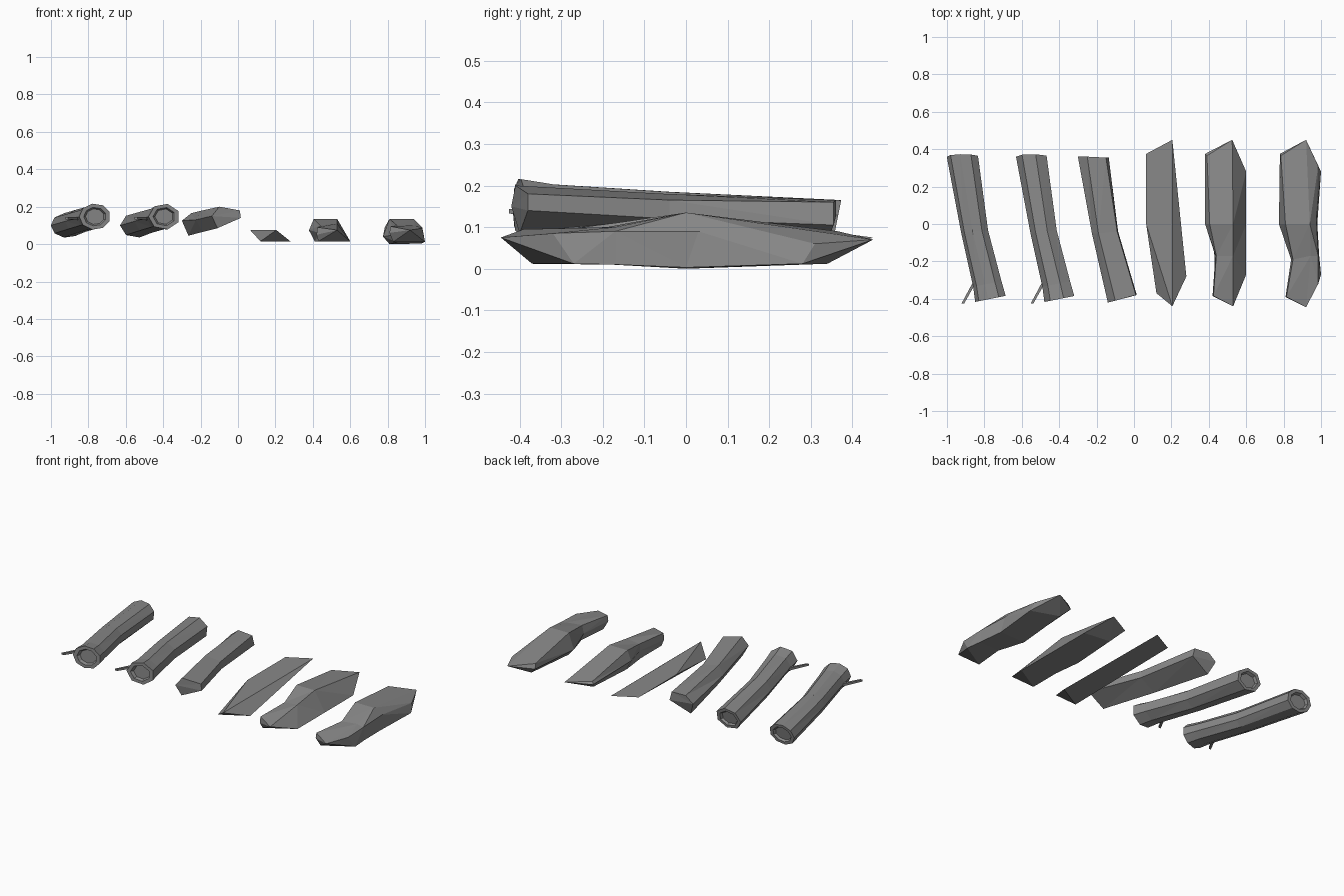
import bpy
import bmesh
from math import cos, sin, tau
from mathutils import Vector

default_cube = bpy.data.objects.get("Cube")
if default_cube:
    bpy.data.objects.remove(default_cube, do_unlink=True)

# One plain grey for everything
grey = bpy.data.materials.new("stone_grey")
grey.use_nodes = True
colour = (0.25, 0.25, 0.25, 1)
grey.diffuse_color = colour
grey.node_tree.nodes["Principled BSDF"].inputs["Base Color"].default_value = colour


def finish(bm, name):
    """Turn a bmesh into a flat shaded object."""
    bmesh.ops.recalc_face_normals(bm, faces=bm.faces[:])
    mesh = bpy.data.meshes.new(name)
    bm.to_mesh(mesh)
    bm.free()
    mesh.materials.append(grey)
    obj = bpy.data.objects.new(name, mesh)
    bpy.context.collection.objects.link(obj)
    return obj


def loft(name, rings, hub=0):
    """Skin closed cross-sections; the end caps fan out from the hub corner."""
    bm = bmesh.new()
    rows = [[bm.verts.new(point) for point in ring] for ring in rings]
    count = len(rows[0])
    for near, far in zip(rows, rows[1:]):
        for i in range(count):
            j = (i + 1) % count
            bm.faces.new((near[i], near[j], far[j], far[i]))
    for row in (rows[0], rows[-1]):
        turned = row[hub:] + row[:hub]
        for i in range(1, count - 1):
            bm.faces.new((turned[0], turned[i], turned[i + 1]))
    bmesh.ops.triangulate(bm, faces=[f for f in bm.faces if len(f.verts) > 3])
    return finish(bm, name)


def oval(sides, centre, rx, rz, skew_x=0.0, skew_z=0.0):
    """Cross-section facing along y, tilted by the two skews."""
    cx, cy, cz = centre
    ring = []
    for i in range(sides):
        angle = tau * (i + 0.5) / sides
        dx, dz = rx * cos(angle), rz * sin(angle)
        ring.append((cx + dx, cy + skew_x * dx + skew_z * dz, cz + dz))
    return ring


def log(name, x, sides):
    """Bent log with a flared front and a sunken cut at both ends."""
    back, front = Vector((x - 0.065, 0.36, 0.1)), Vector((x + 0.085, -0.4, 0.147))
    sunk = Vector((0, 0.015, 0))
    loft(name, [
        oval(sides, back - sunk, 0.055, 0.04, 0, 0.2),
        oval(sides, back, 0.063, 0.048, 0, 0.2),
        oval(sides, back, 0.086, 0.066, 0, 0.2),
        oval(sides, (x, -0.04, 0.122), 0.074, 0.064, 0.1),
        oval(sides, (x + 0.068, -0.32, 0.141), 0.078, 0.063, 0.2),
        oval(sides, front, 0.084, 0.07, 0.2),
        oval(sides, front, 0.06, 0.05, 0.2),
        oval(sides, front + sunk, 0.05, 0.042, 0.2),
    ])


def twig(name, x):
    """Thin broken branch stub leaning forward from a log."""
    loft(name, [
        oval(4, (x + 0.02, -0.27, 0.135), 0.013, 0.013),
        oval(4, (x - 0.065, -0.425, 0.138), 0.01, 0.008),
    ])


# Two detailed logs with twigs
log("detailed_log", -0.85, 9)
twig("detailed_log_twig", -0.85)
log("medium_log", -0.48, 7)
twig("medium_log_twig", -0.48)

# Simplest log, five sided
loft("simple_log", [
    [(-0.3, 0.36, 0.125), (-0.25, 0.36, 0.165), (-0.15, 0.355, 0.16),
     (-0.135, 0.355, 0.105), (-0.265, 0.33, 0.045)],
    [(-0.225, -0.05, 0.13), (-0.19, -0.05, 0.18), (-0.09, -0.04, 0.165),
     (-0.085, -0.04, 0.12), (-0.19, -0.05, 0.065)],
    [(-0.14, -0.42, 0.15), (-0.1, -0.41, 0.2), (0.01, -0.38, 0.18),
     (0.015, -0.38, 0.14), (-0.11, -0.4, 0.085)],
])

# Simplest slab, a six cornered hull
slab = bmesh.new()
for corner in [(0.205, 0.45, 0.075), (0.205, -0.44, 0.075), (0.065, 0.375, 0.075),
               (0.065, 0, 0.075), (0.12, -0.37, 0.015), (0.28, -0.28, 0.015)]:
    slab.verts.new(corner)
bmesh.ops.convex_hull(slab, input=slab.verts[:])
finish(slab, "simple_slab")

# Medium slab: left, top left, ridge, right, bottom left
loft("medium_slab", [
    [(0.38, 0.375, 0.07), (0.39, 0.365, 0.085), (0.525, 0.45, 0.075),
     (0.6, 0.28, 0.015), (0.43, 0.3, 0.015)],
    [(0.38, 0, 0.075), (0.405, 0, 0.135), (0.53, 0, 0.135),
     (0.6, 0, 0.015), (0.41, 0, 0.015)],
    [(0.435, -0.17, 0.06), (0.44, -0.17, 0.1), (0.53, -0.17, 0.11),
     (0.6, -0.17, 0.015), (0.43, -0.17, 0.015)],
    [(0.42, -0.385, 0.05), (0.425, -0.385, 0.09), (0.53, -0.44, 0.075),
     (0.6, -0.27, 0.015), (0.43, -0.37, 0.015)],
], hub=2)

# Detailed slab: left, top left, ridge, upper right, right, bottom left
loft("detailed_slab", [
    [(0.78, 0.375, 0.06), (0.785, 0.365, 0.09), (0.92, 0.45, 0.07),
     (0.985, 0.31, 0.06), (1, 0.28, 0.012), (0.83, 0.34, 0.012)],
    [(0.775, 0, 0.04), (0.81, 0, 0.135), (0.94, 0, 0.135),
     (0.975, 0.03, 0.09), (0.98, 0, 0.003), (0.81, 0, 0)],
    [(0.84, -0.19, 0.05), (0.85, -0.19, 0.1), (0.945, -0.17, 0.1),
     (0.985, -0.17, 0.09), (0.99, -0.17, 0.01), (0.85, -0.18, 0.01)],
    [(0.81, -0.39, 0.06), (0.815, -0.39, 0.095), (0.92, -0.445, 0.075),
     (0.985, -0.32, 0.085), (1, -0.27, 0.012), (0.83, -0.37, 0.012)],
], hub=2)
